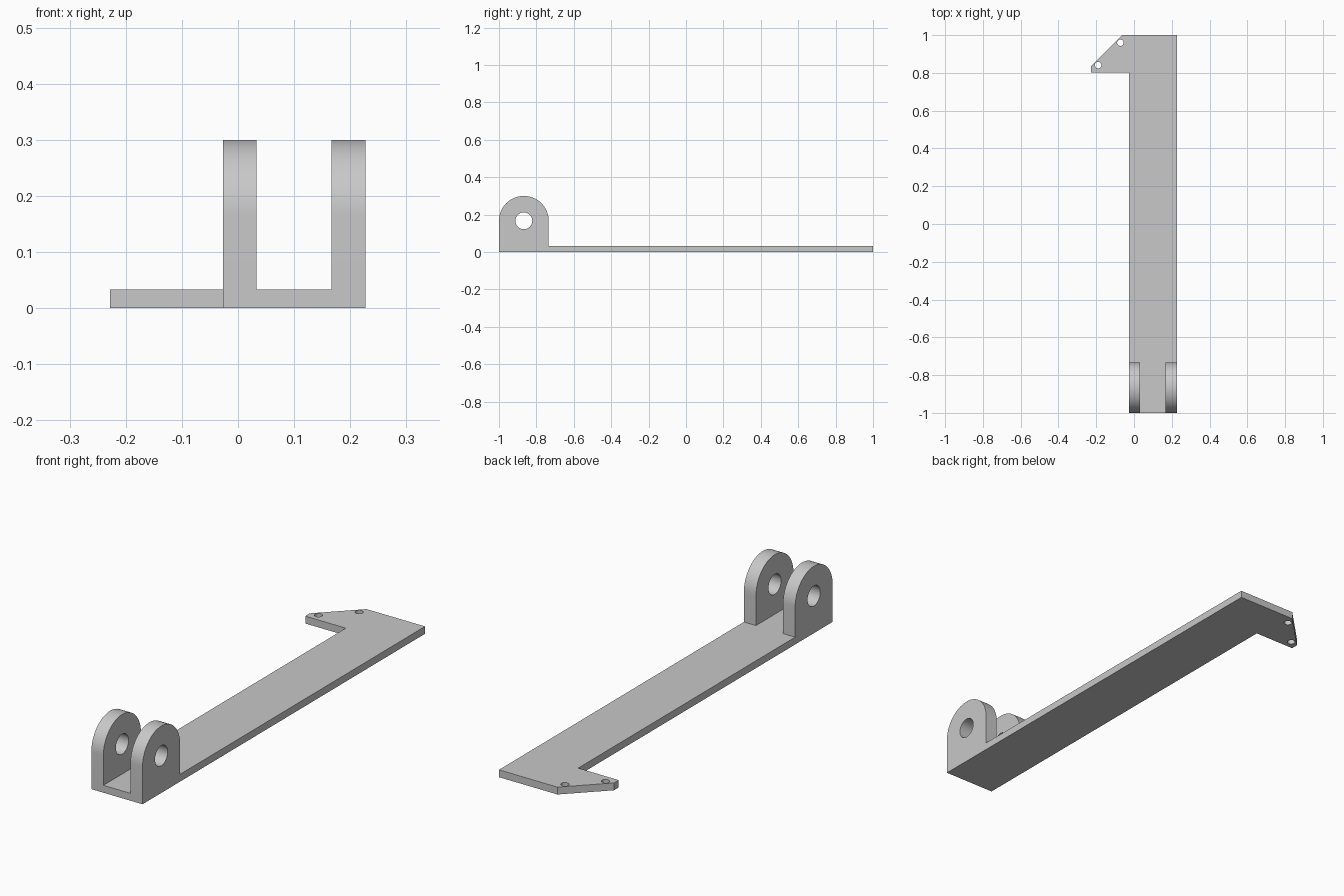
import bpy, bmesh, math
from mathutils import Matrix, Vector

cube = bpy.data.objects.get("Cube")
if cube:
    bpy.data.objects.remove(cube, do_unlink=True)

# Single grey material
grey = bpy.data.materials.new("plain grey")
grey.use_nodes = True
colour = (0.58, 0.58, 0.58, 1)
grey.diffuse_color = colour
grey.node_tree.nodes["Principled BSDF"].inputs["Base Color"].default_value = colour

LEFT, RIGHT = 0.227, -0.027      # sides of the long bar
THICK = 0.033                    # plate thickness
LUG_Y, LUG_Z, LUG_R = -0.867, 0.167, 0.133


def prism(name, points, direction):
    """Extrude a closed outline of 3D points along a vector."""
    bm = bmesh.new()
    face = bm.faces.new([bm.verts.new(p) for p in points])
    ext = bmesh.ops.extrude_face_region(bm, geom=[face])["geom"]
    bmesh.ops.translate(bm, vec=Vector(direction),
                        verts=[v for v in ext if isinstance(v, bmesh.types.BMVert)])
    bmesh.ops.recalc_face_normals(bm, faces=bm.faces)
    mesh = bpy.data.meshes.new(name)
    bm.to_mesh(mesh)
    bm.free()
    obj = bpy.data.objects.new(name, mesh)
    bpy.context.collection.objects.link(obj)
    mesh.materials.append(grey)
    return obj


def drill(obj, centre, radius, axis):
    """Cut a round through-hole along the given axis."""
    bpy.ops.mesh.primitive_cylinder_add(vertices=48, radius=radius, depth=0.2, location=centre)
    cutter = bpy.context.object
    cutter.hide_render = True
    if axis == 'X':
        cutter.rotation_euler.y = math.pi / 2
    cutter.data.materials.append(grey)
    mod = obj.modifiers.new("hole", 'BOOLEAN')
    mod.object, mod.operation, mod.solver = cutter, 'DIFFERENCE', 'EXACT'
    bpy.context.view_layer.objects.active = obj
    bpy.ops.object.modifier_apply(modifier=mod.name)
    bpy.data.objects.remove(cutter, do_unlink=True)


def smooth(obj):
    bpy.ops.object.select_all(action='DESELECT')
    obj.select_set(True)
    bpy.context.view_layer.objects.active = obj
    bpy.ops.object.shade_smooth_by_angle(angle=math.radians(30))


# Long base plate with the chamfered side tab at the back
outline = [(RIGHT, -1), (LEFT, -1), (LEFT, 1), (-0.063, 1),
           (-0.228, 0.835), (-0.228, 0.802), (RIGHT, 0.802)]
plate = prism("base_plate", [(x, y, 0) for x, y in outline], (0, 0, THICK))
for x, y in ((-0.072, 0.96), (-0.19, 0.841)):
    drill(plate, (x, y, 0), 0.017, 'Z')
smooth(plate)

# Two round-topped hinge lugs at the front, standing on the plate
arc = [(LUG_Y + LUG_R * math.cos(a), LUG_Z + LUG_R * math.sin(a))
       for a in (math.pi * i / 32 for i in range(33))]
profile = [(-1, THICK), (LUG_Y + LUG_R, THICK)] + arc
for name, x, width in (("right_lug", RIGHT, 0.06), ("left_lug", LEFT - 0.06, 0.06)):
    lug = prism(name, [(x, y, z) for y, z in profile], (width, 0, 0))
    drill(lug, (x + width / 2, LUG_Y, LUG_Z), 0.045, 'X')
    smooth(lug)
